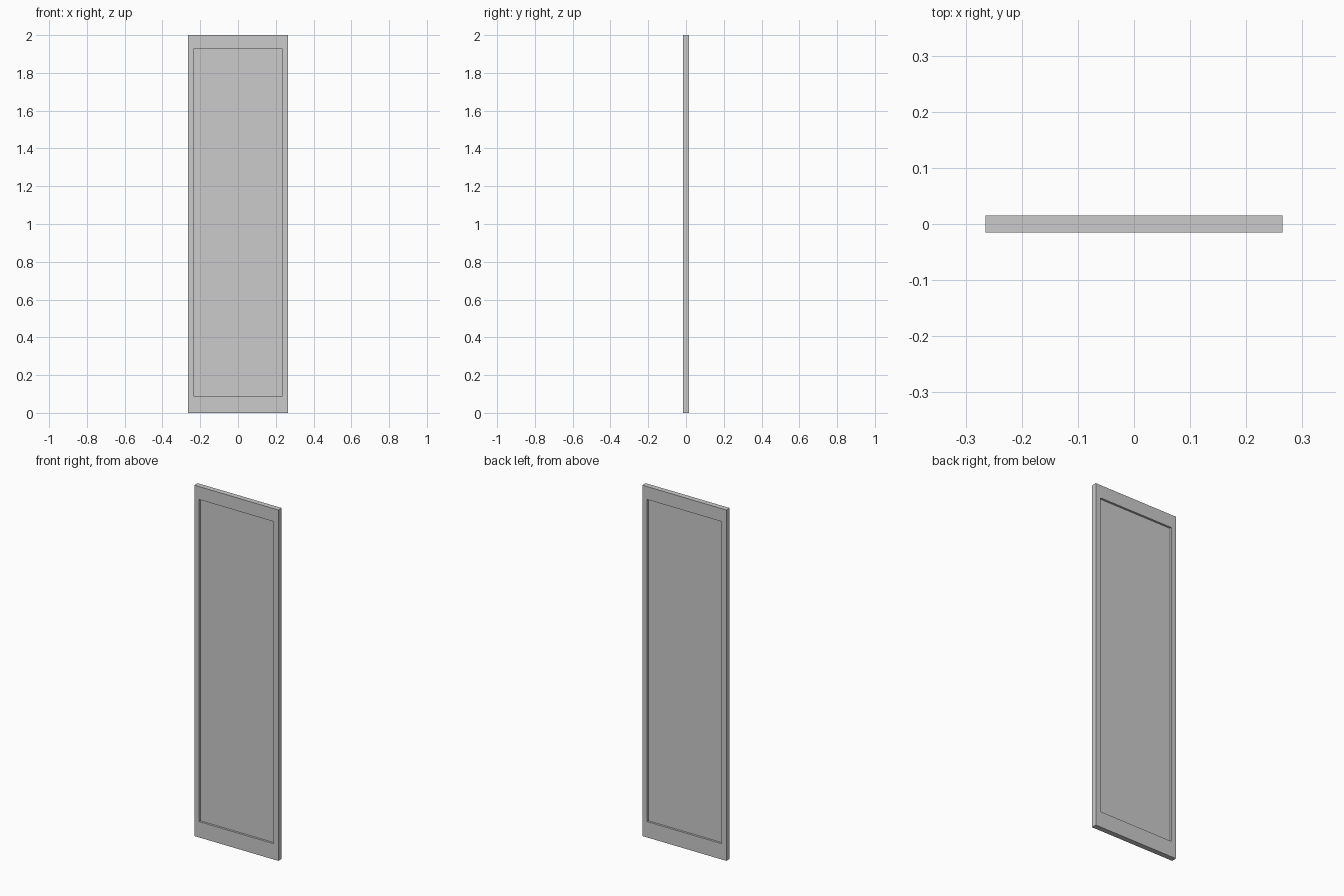
import bpy, bmesh

if "Cube" in bpy.data.objects:
    bpy.data.objects.remove(bpy.data.objects["Cube"])

HALF_W, HEIGHT, HALF_T = 0.265, 2.0, 0.015
OPEN_W, OPEN_Z0, OPEN_Z1 = 0.235, 0.09, 1.926
PANEL_T = 0.003


def finish(name, bm):
    bmesh.ops.recalc_face_normals(bm, faces=bm.faces)
    mesh = bpy.data.meshes.new(name)
    bm.to_mesh(mesh)
    bm.free()
    obj = bpy.data.objects.new(name, mesh)
    bpy.context.collection.objects.link(obj)
    return obj


def rect(bm, half_w, z0, z1, y):
    corners = ((-half_w, z0), (half_w, z0), (half_w, z1), (-half_w, z1))
    return [bm.verts.new((x, y, z)) for x, z in corners]


# Frame: four rectangular loops joined into a ring around the opening
bm = bmesh.new()
loops = [
    rect(bm, HALF_W, 0, HEIGHT, -HALF_T),
    rect(bm, HALF_W, 0, HEIGHT, HALF_T),
    rect(bm, OPEN_W, OPEN_Z0, OPEN_Z1, HALF_T),
    rect(bm, OPEN_W, OPEN_Z0, OPEN_Z1, -HALF_T),
]
for k in range(4):
    a, b = loops[k], loops[(k + 1) % 4]
    for i in range(4):
        j = (i + 1) % 4
        bm.faces.new((a[i], a[j], b[j], b[i]))
finish("door_frame", bm)

# Thin panel recessed on both sides of the frame
bm = bmesh.new()
front = rect(bm, OPEN_W, OPEN_Z0, OPEN_Z1, -PANEL_T)
back = rect(bm, OPEN_W, OPEN_Z0, OPEN_Z1, PANEL_T)
bm.faces.new(front)
bm.faces.new(back)
for i in range(4):
    j = (i + 1) % 4
    bm.faces.new((front[i], front[j], back[j], back[i]))
finish("door_panel", bm)
